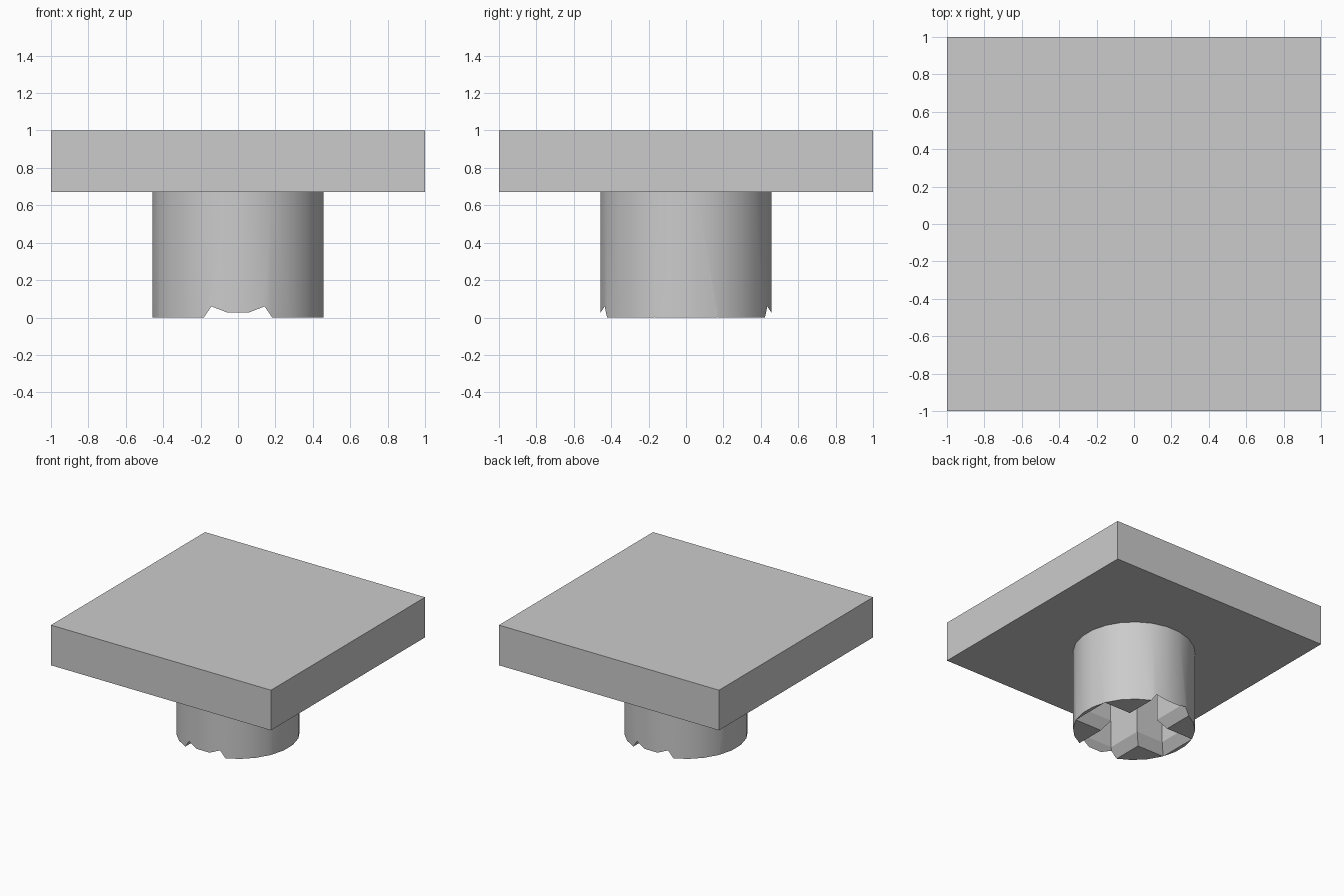
import bpy, bmesh, math

cube = bpy.data.objects.get("Cube")
if cube:
    bpy.data.objects.remove(cube, do_unlink=True)

grey = bpy.data.materials.new("light_grey")
grey.use_nodes = True
COLOUR = (0.6, 0.6, 0.6, 1)
grey.diffuse_color = COLOUR
grey.node_tree.nodes["Principled BSDF"].inputs["Base Color"].default_value = COLOUR

PLATE_BOTTOM, PLATE_TOP = 0.67, 1.0
STEM_RADIUS, SIDES = 0.46, 24


def add_object(name, bm):
    bmesh.ops.recalc_face_normals(bm, faces=bm.faces)
    mesh = bpy.data.meshes.new(name)
    bm.to_mesh(mesh)
    bm.free()
    mesh.materials.append(grey)
    obj = bpy.data.objects.new(name, mesh)
    bpy.context.collection.objects.link(obj)
    return obj


def loft(name, levels):
    """Solid through stacked rings, each given as (z, outline points)."""
    bm = bmesh.new()
    rings = [[bm.verts.new((x, y, z)) for x, y in pts] for z, pts in levels]
    n = len(rings[0])
    for low, high in zip(rings, rings[1:]):
        for i in range(n):
            j = (i + 1) % n
            bm.faces.new((low[i], low[j], high[j], high[i]))
    bm.faces.new(rings[0])
    bm.faces.new(rings[-1])
    return add_object(name, bm)


def cross(half_x, half_y, arm_x, arm_y, grow):
    """Plus-shaped outline: arm reaches and arm half widths, grown outward."""
    ex, ey, wx, wy = (v + grow for v in (half_x, half_y, arm_x, arm_y))
    quarter = [(ex, wx), (wy, wx), (wy, ey)]
    mirrored = [(-x, y) for x, y in reversed(quarter)]
    half = quarter + mirrored
    return half + [(-x, -y) for x, y in half]


# Square top plate
square = [(1, 1), (-1, 1), (-1, -1), (1, -1)]
loft("top_plate", [(PLATE_BOTTOM, square), (PLATE_TOP, square)])

# Round stem under the plate
circle = [(STEM_RADIUS * math.cos(a), STEM_RADIUS * math.sin(a))
          for a in ((i + 0.5) * math.tau / SIDES for i in range(SIDES))]
stem = loft("stem", [(0, circle), (PLATE_BOTTOM, circle)])

# Cross socket with a flared mouth, cut into the stem
size = (0.374, 0.42, 0.115, 0.128)
FLARE, MOUTH = 0.055, 0.08
socket = loft("socket_cutter", [
    (-MOUTH, cross(*size, 2 * FLARE)),
    (MOUTH, cross(*size, 0)),
    (PLATE_BOTTOM - 0.02, cross(*size, 0)),
])
socket.hide_render = True
socket.hide_viewport = True

cut = stem.modifiers.new("socket", "BOOLEAN")
cut.operation = "DIFFERENCE"
cut.solver = "EXACT"
cut.object = socket

# Bake the cut so the edge angles are shaded correctly
bpy.context.view_layer.update()
graph = bpy.context.evaluated_depsgraph_get()
baked = bpy.data.meshes.new_from_object(stem.evaluated_get(graph))
stem.modifiers.clear()
stem.data = baked
bpy.data.objects.remove(socket, do_unlink=True)

bpy.ops.object.select_all(action="DESELECT")
stem.select_set(True)
bpy.context.view_layer.objects.active = stem
bpy.ops.object.shade_smooth_by_angle(angle=math.radians(25))
